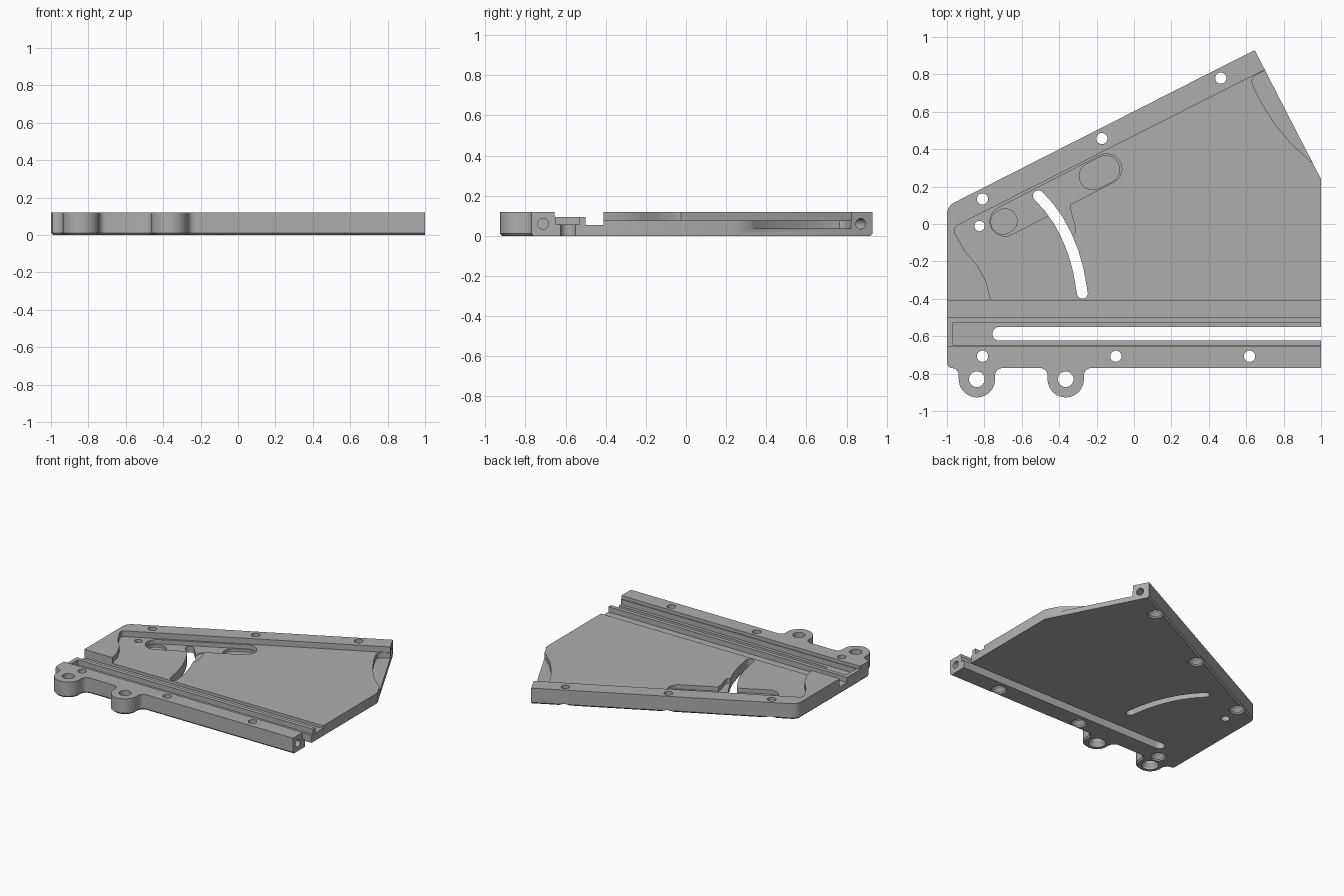
import bpy
import bmesh
from math import cos, sin, radians, pi
from mathutils import Vector

if "Cube" in bpy.data.objects:
    bpy.data.objects.remove(bpy.data.objects["Cube"])

TOP = 0.12
FLOOR = 0.077
HIGH = 0.3

grey = bpy.data.materials.new("machined grey")
grey.use_nodes = True
grey.diffuse_color = (0.42, 0.42, 0.42, 1)
grey.node_tree.nodes["Principled BSDF"].inputs["Base Color"].default_value = grey.diffuse_color


def arc(x, y, r, a0, a1, n=10):
    angles = [radians(a0 + (a1 - a0) * i / n) for i in range(n + 1)]
    return [(x + r * cos(a), y + r * sin(a)) for a in angles]


def loft(name, rings, chamfer=0):
    """Closed solid through rings of equal point count."""
    bm = bmesh.new()
    loops = [[bm.verts.new(p) for p in ring] for ring in rings]
    n = len(loops[0])
    for a, b in zip(loops, loops[1:]):
        for i in range(n):
            j = (i + 1) % n
            bm.faces.new((a[i], a[j], b[j], b[i]))
    base = bm.faces.new(loops[0][::-1])
    bm.faces.new(loops[-1])
    bmesh.ops.recalc_face_normals(bm, faces=bm.faces[:])
    if chamfer:
        edges = [e for e in base.edges if min(v.co.x for v in e.verts) < 0.6]
        bmesh.ops.bevel(bm, geom=edges, offset=chamfer, segments=1, affect='EDGES')
    mesh = bpy.data.meshes.new(name)
    bm.to_mesh(mesh)
    bm.free()
    mesh.materials.append(grey)
    obj = bpy.data.objects.new(name, mesh)
    bpy.context.collection.objects.link(obj)
    return obj


def prism(name, outline, z0, z1, chamfer=0):
    return loft(name, [[(x, y, z) for x, y in outline] for z in (z0, z1)], chamfer)


def ribbon(path, r):
    """Outline of a round-ended slot along a path."""
    pts = [Vector(p) for p in path]
    dirs = [(pts[min(i + 1, len(pts) - 1)] - pts[max(i - 1, 0)]).normalized()
            for i in range(len(pts))]
    side = [Vector((d.y, -d.x)) * r for d in dirs]
    right = [p + s for p, s in zip(pts, side)]
    left = [p - s for p, s in zip(pts, side)]

    def cap(p, s, d):
        return [p + s * cos(t * pi / 12) + d * r * sin(t * pi / 12) for t in range(1, 12)]
    return (right + cap(pts[-1], side[-1], dirs[-1]) + left[::-1]
            + cap(pts[0], -side[0], -dirs[0]))


# Plate outline with two rounded mounting ears on the front edge
bosses = (-0.84, -0.365)
outline = [(-1, -0.745), (-0.992, -0.763)]
for x in bosses:
    outline += arc(x - 0.137, -0.81, 0.04, 90, 0, 6)
    outline += arc(x, -0.83, 0.097, 180, 360, 20)
    outline += arc(x + 0.137, -0.81, 0.04, 180, 90, 6)
outline += [(1, -0.77), (1, 0.24), (0.645, 0.93)]
outline += arc(-0.93, 0.052, 0.07, 117, 180, 6)
plate = prism("base_plate", outline, 0, TOP, chamfer=0.012)


def cut(cutter):
    mod = plate.modifiers.new("cut", 'BOOLEAN')
    mod.operation = 'DIFFERENCE'
    mod.solver = 'EXACT'
    mod.object = cutter
    bpy.context.view_layer.objects.active = plate
    bpy.ops.object.modifier_apply(modifier=mod.name)
    bpy.data.objects.remove(cutter)


def pocket(points, floor):
    cut(prism("cutter", points, floor, HIGH))


def box_pocket(x0, y0, y1, floor):
    pocket([(x0, y0), (1.2, y0), (1.2, y1), (x0, y1)], floor)


# Wide sunken bed bounded by the back rail and the curved left pad
pocket([(1.2, -0.45), (-0.765, -0.45), (-0.765, -0.41), (-0.79, -0.31),
        (-0.835, -0.225), (-0.9, -0.15), (-0.957, -0.05), (-0.96, -0.025),
        (-0.945, -0.007), (0.70, 0.825), (1.2, 1.078)], FLOOR)

# Stepped track beside the front rail
box_pocket(-1.2, -0.655, -0.45, 0.095)
box_pocket(-1.2, -0.5, -0.41, 0.055)
box_pocket(-0.97, -0.648, -0.53, 0.056)
cut(prism("cutter", ribbon([(-0.72, -0.587), (1.2, -0.587)], 0.037), -0.1, HIGH))

# Slanted pocket with deeper ends
pocket(ribbon([(-0.69, 0.015), (-0.145, 0.295)], 0.08), 0.045)
pocket(ribbon([(-0.70, 0.011), (-0.69, 0.0161)], 0.065), 0.025)
pocket(ribbon([(-0.22, 0.256), (-0.15, 0.292)], 0.073), 0.025)

# Short curved recess and long curved through slot
pocket(ribbon([(-0.377, 0.11), (-0.368, 0.05), (-0.345, -0.03)], 0.033), 0.04)
sweep = [(-0.511, 0.151), (-0.455, 0.09), (-0.405, 0.02), (-0.362, -0.06),
         (-0.325, -0.15), (-0.297, -0.25), (-0.276, -0.37)]
cut(prism("cutter", ribbon(sweep, 0.029), -0.1, HIGH))

# Deep curved recess at the right edge
pocket([(1.05, 0.25), (0.945, 0.335), (0.84, 0.43), (0.75, 0.54), (0.68, 0.65),
        (0.64, 0.73), (0.63, 0.765), (0.64, 0.787), (0.66, 0.80), (1, 0.972)], 0.037)


# Vertical holes, countersunk from below
def drill(x, y, r, sink):
    steps = ((sink, -0.02), (sink, 0.012), (r, 0.04), (r, HIGH))
    cut(loft("cutter", [[(px, py, z) for px, py in arc(x, y, rad, 0, 345, 23)]
                        for rad, z in steps]))


for x, y in ((-0.81, 0.133), (-0.172, 0.457), (0.464, 0.78),
             (-0.81, -0.707), (-0.097, -0.707), (0.618, -0.707)):
    drill(x, y, 0.03, 0.055)
drill(-0.826, -0.011, 0.028, 0.03)
for x in bosses:
    drill(x, -0.83, 0.042, 0.06)


# Blind holes in the right ends of the two rails
def end_hole(x, y, angle):
    d = Vector((cos(angle), sin(angle), 0))
    across = Vector((-d.y, d.x, 0))
    centre = Vector((x, y, 0.06))
    cut(loft("cutter", [[centre + d * t + across * u + Vector((0, 0, w))
                         for u, w in arc(0, 0, 0.027, 0, 345, 23)]
                        for t in (-0.15, 0.08)]))


end_hole(1, -0.712, 0)
end_hole(0.676, 0.87, radians(26.8))

# Smooth curved walls, crisp edges
bpy.ops.object.select_all(action='DESELECT')
plate.select_set(True)
bpy.context.view_layer.objects.active = plate
bpy.ops.object.shade_smooth_by_angle(angle=radians(30))
